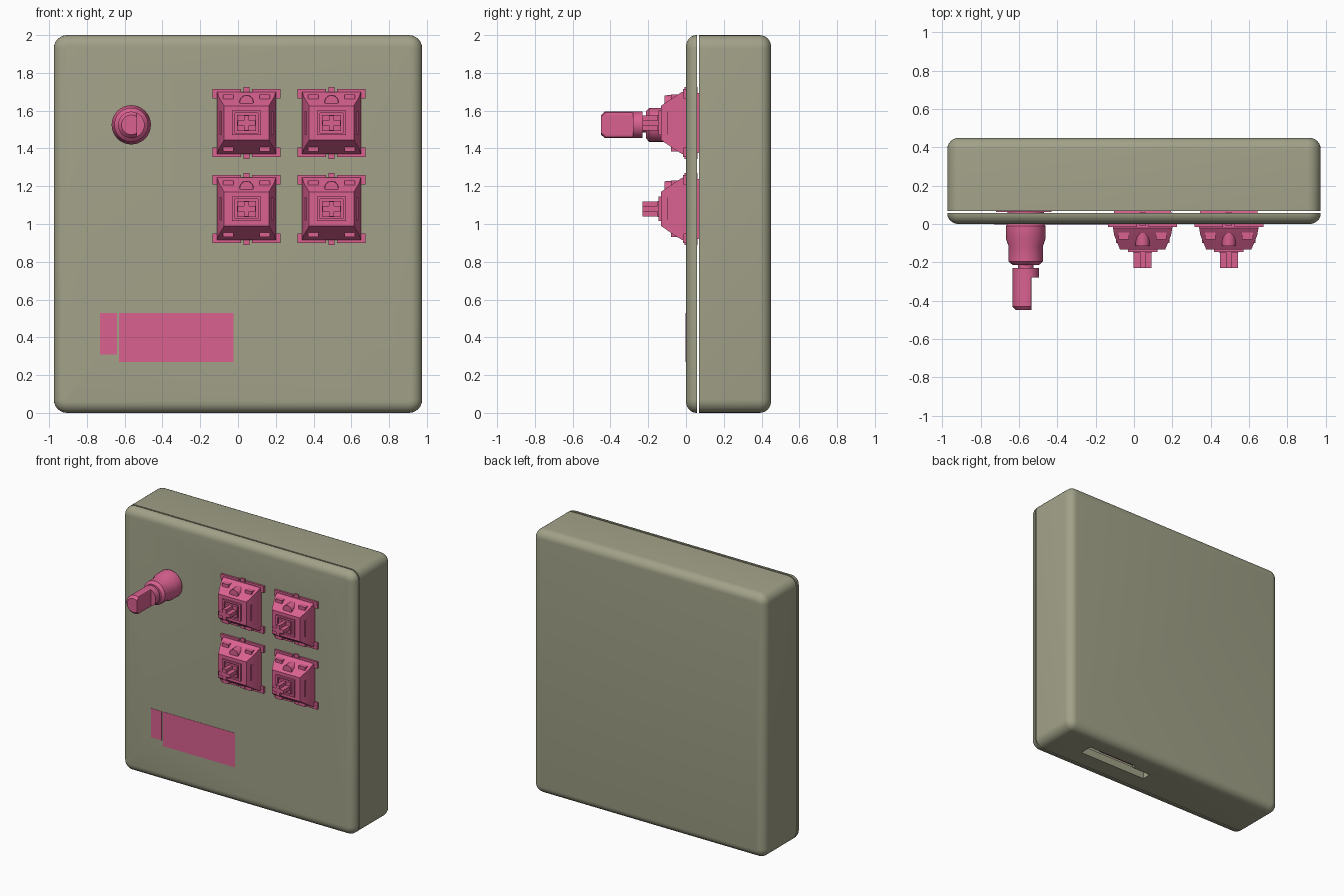
import bpy, bmesh, math

if "Cube" in bpy.data.objects:
    bpy.data.objects.remove(bpy.data.objects["Cube"])


def material(name, rgb):
    m = bpy.data.materials.new(name)
    m.diffuse_color = (*rgb, 1)
    m.use_nodes = True
    m.node_tree.nodes["Principled BSDF"].inputs["Base Color"].default_value = m.diffuse_color
    return m


OLIVE = material("olive", (0.36, 0.36, 0.25))
PINK = material("pink", (0.70, 0.12, 0.28))


def loft(bm, rings):
    """Skin a stack of equal-length point rings and cap both ends."""
    rows = [[bm.verts.new(p) for p in ring] for ring in rings]
    n = len(rows[0])
    for a, b in zip(rows, rows[1:]):
        for i in range(n):
            bm.faces.new((a[i], a[(i + 1) % n], b[(i + 1) % n], b[i]))
    bm.faces.new(rows[0])
    bm.faces.new(rows[-1])


def rect(y, hx, hz, cx=0, cz=0):
    return [(cx + sx * hx, y, cz + sz * hz) for sx, sz in ((-1, -1), (1, -1), (1, 1), (-1, 1))]


def box(bm, x0, x1, y0, y1, z0, z1):
    hx, hz, cx, cz = (x1 - x0) / 2, (z1 - z0) / 2, (x0 + x1) / 2, (z0 + z1) / 2
    loft(bm, [rect(y0, hx, hz, cx, cz), rect(y1, hx, hz, cx, cz)])


def circle(y, r, n=32, flat=9, cz=0):
    """Circle facing -y; flat cuts it into a D."""
    return [(min(r * math.cos(2 * math.pi * i / n), flat), y,
             cz + r * math.sin(2 * math.pi * i / n)) for i in range(n)]


def rounded(y, inset, r0=0.07, n=6):
    """Rounded case outline, 1.95 x 2, pulled in by inset."""
    r, pts = max(r0 - inset, 0.01), []
    hx, hz = 0.975 - inset - r, 1 - inset - r
    for k, (sx, sz) in enumerate(((1, 1), (-1, 1), (-1, -1), (1, -1))):
        for i in range(n + 1):
            a = math.pi / 2 * (k + i / n)
            pts.append((sx * hx + r * math.cos(a), y, 1 + sz * hz + r * math.sin(a)))
    return pts


def finish(name, bm, mat, loc=(0, 0, 0), smooth=True):
    bmesh.ops.recalc_face_normals(bm, faces=bm.faces)
    me = bpy.data.meshes.new(name)
    bm.to_mesh(me)
    bm.free()
    me.materials.append(mat)
    ob = bpy.data.objects.new(name, me)
    ob.location = loc
    bpy.context.collection.objects.link(ob)
    if smooth:
        bpy.ops.object.select_all(action='DESELECT')
        bpy.context.view_layer.objects.active = ob
        ob.select_set(True)
        bpy.ops.object.shade_smooth_by_angle(angle=math.radians(30))
    return ob


def cut(ob, boxes):
    """Subtract boxes from an object."""
    for b in boxes:
        bm = bmesh.new()
        box(bm, *b)
        c = finish("cutter", bm, OLIVE, smooth=False)
        c.hide_render = True
        m = ob.modifiers.new("cut", 'BOOLEAN')
        m.operation, m.solver, m.object = 'DIFFERENCE', 'EXACT', c
        bpy.context.view_layer.objects.active = ob
        bpy.ops.object.modifier_apply(modifier=m.name)
        bpy.data.objects.remove(c)


ARC = [i / 6 * math.pi / 2 for i in range(7)]
SWITCHES = [(x, z) for x in (0.045, 0.495) for z in (1.08, 1.535)]
SCREENS = [(-0.73, -0.64, 0.31, 0.53), (-0.63, -0.025, 0.27, 0.53)]

# Front plate with rounded rim, and openings for switches, knob and screen
bm = bmesh.new()
loft(bm, [rounded(0.055 * (1 - math.cos(a)), 0.06 * (1 - math.sin(a))) for a in ARC]
     + [rounded(0.058, 0)])
plate = finish("front_plate", bm, OLIVE)
cut(plate, [(x - 0.15, x + 0.15, -0.1, 0.1, z - 0.16, z + 0.16) for x, z in SWITCHES]
    + [(a, b, -0.1, 0.1, c, d) for a, b, c, d in SCREENS])

# Hollow back shell, open to the front, with connector slot underneath
bm = bmesh.new()
loft(bm, [rounded(0.39, 0.06), rounded(0.068, 0.06), rounded(0.068, 0)]
     + [rounded(0.39 + 0.06 * math.sin(a), 0.06 * (1 - math.cos(a))) for a in ARC])
shell = finish("back_shell", bm, OLIVE)
cut(shell, [(0.24, 0.66, 0.2, 0.3, -0.1, 0.1), (0.08, 0.25, 0.2, 0.27, -0.1, 0.1)])

# Key switch, modelled once around its own centre
bm = bmesh.new()
loft(bm, [rect(0.118, 0.14, 0.14), rect(0.06, 0.15, 0.16), rect(-0.02, 0.155, 0.165),
          rect(-0.06, 0.148, 0.14), rect(-0.133, 0.118, 0.09)])
for sx in (-1, 1):
    for sz in (-1, 1):
        # Corner flanges and latch clips
        x0, x1 = sorted((sx * 0.03, sx * 0.18))
        z0, z1 = sorted((sz * 0.15, sz * 0.18))
        box(bm, x0, x1, -0.015, 0.0, z0, z1)
        x0, x1 = sorted((sx * 0.14, sx * 0.18))
        z0, z1 = sorted((sz * 0.13, sz * 0.18))
        box(bm, x0, x1, -0.013, 0.0, z0, z1)
        x0, x1 = sorted((sx * 0.07, sx * 0.125))
        z0, z1 = sorted((sz * 0.1, sz * 0.15))
        box(bm, x0, x1, -0.08, -0.01, z0, z1)
    # Side ribs, centre tabs and stem collar
    x0, x1 = sorted((sx * 0.1, sx * 0.14))
    box(bm, x0, x1, -0.1, 0, -0.06, 0.06)
    z0, z1 = sorted((sx * 0.16, sx * 0.19))
    box(bm, -0.017, 0.017, -0.008, 0.06, z0, z1)
    x0, x1 = sorted((sx * 0.062, sx * 0.077))
    box(bm, x0, x1, -0.145, -0.12, -0.065, 0.065)
    z0, z1 = sorted((sx * 0.052, sx * 0.065))
    box(bm, -0.062, 0.062, -0.145, -0.12, z0, z1)
# Light boss, stem base, cross stem and rear peg
loft(bm, [circle(-0.02, 0.04, 20, cz=0.11), circle(-0.115, 0.036, 20, cz=0.11)])
box(bm, -0.05, 0.05, -0.15, -0.12, -0.042, 0.042)
box(bm, -0.047, 0.047, -0.23, -0.14, -0.014, 0.014)
box(bm, -0.014, 0.014, -0.229, -0.14, -0.04, 0.04)
loft(bm, [circle(0.11, 0.047, 20), circle(0.2, 0.047, 20)])
first = finish("key_switch", bm, PINK)
for i, (x, z) in enumerate(SWITCHES):
    ob = first if i == 0 else first.copy()
    if i:
        bpy.context.collection.objects.link(ob)
    ob.location = (x, 0, z)

# Rotary knob: housing, threaded collar, neck and D-shaped shaft
bm = bmesh.new()
box(bm, -0.155, 0.135, 0.062, 0.2, -0.14, 0.14)
loft(bm, [circle(y, r) for y, r in ((0.08, 0.095), (0, 0.095), (-0.01, 0.104), (-0.075, 0.104),
     (-0.115, 0.09), (-0.195, 0.09), (-0.213, 0.07), (-0.213, 0.04), (-0.235, 0.04))])
loft(bm, [circle(y, r, 32, f) for y, r, f in ((-0.23, 0.07, 9), (-0.28, 0.07, 9),
     (-0.28, 0.07, 0.03), (-0.43, 0.07, 0.03), (-0.45, 0.052, 0.03))])
finish("rotary_knob", bm, PINK, (-0.565, 0, 1.525))

# Screen panels flush with the plate
bm = bmesh.new()
for a, b, c, d in SCREENS:
    box(bm, a, b, -0.002, 0.05, c, d)
finish("screen", bm, PINK, smooth=False)

# Circuit board and controller inside the shell
bm = bmesh.new()
box(bm, -0.75, 0.72, 0.118, 0.155, 0.2, 1.8)
finish("circuit_board", bm, PINK, smooth=False)
bm = bmesh.new()
box(bm, 0.06, 0.49, 0.2, 0.24, 0.07, 0.85)
box(bm, 0.18, 0.37, 0.24, 0.3, 0.065, 0.25)
finish("controller", bm, PINK, smooth=False)
